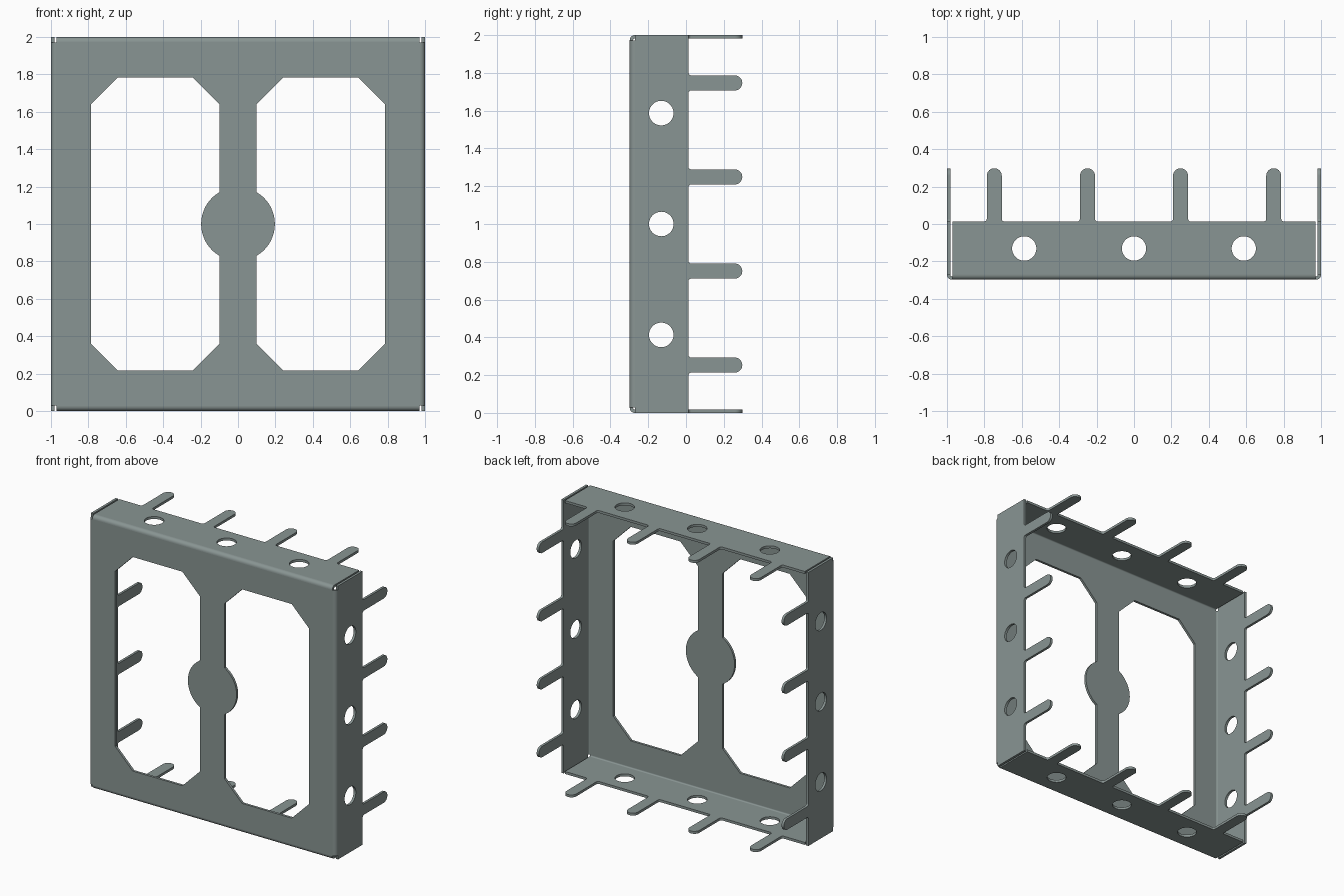
import bpy, bmesh, math
from mathutils import Matrix

if "Cube" in bpy.data.objects:
    bpy.data.objects.remove(bpy.data.objects["Cube"])

T = 0.018                      # sheet thickness
DEPTH = 0.298                  # half depth, front plate to tab tips
R = 0.027                      # outer bend radius
EDGE = 0.013                   # rear edge of the flanges
TABS = (-0.747, -0.249, 0.249, 0.747)
HOLES = (-0.587, 0.0, 0.587)

steel = bpy.data.materials.new("grey green steel")
steel.use_nodes = True
colour = (0.25, 0.30, 0.292, 1.0)
steel.diffuse_color = colour
steel.node_tree.nodes["Principled BSDF"].inputs["Base Color"].default_value = colour


def arc(cx, cy, r, start, end, n):
    """Points along an arc, angles in degrees."""
    angles = [math.radians(start + (end - start) * i / n) for i in range(n + 1)]
    return [(cx + r * math.cos(a), cy + r * math.sin(a)) for a in angles]


def sheet(name, outlines, thickness, matrix):
    """Flat plate from an outer outline followed by its holes."""
    curve = bpy.data.curves.new(name + "_outline", 'CURVE')
    curve.dimensions = '2D'
    curve.fill_mode = 'BOTH'
    curve.extrude = thickness / 2
    for pts in outlines:
        spline = curve.splines.new('POLY')
        spline.points.add(len(pts) - 1)
        for point, (x, y) in zip(spline.points, pts):
            point.co = (x, y, 0, 1)
        spline.use_cyclic_u = True
    helper = bpy.data.objects.new(name + "_outline", curve)
    bpy.context.collection.objects.link(helper)
    graph = bpy.context.evaluated_depsgraph_get()
    mesh = bpy.data.meshes.new_from_object(helper.evaluated_get(graph))
    bpy.data.objects.remove(helper)
    bpy.data.curves.remove(curve)

    # weld the caps to the rim and place the part
    bm = bmesh.new()
    bm.from_mesh(mesh)
    bmesh.ops.remove_doubles(bm, verts=bm.verts, dist=1e-5)
    bm.transform(matrix)
    bmesh.ops.recalc_face_normals(bm, faces=bm.faces)
    for face in bm.faces:
        face.smooth = True
        face.material_index = 0
    bm.to_mesh(mesh)
    bm.free()
    mesh.set_sharp_from_angle(angle=math.radians(30))
    mesh.name = name
    mesh.materials.clear()
    mesh.materials.append(steel)
    obj = bpy.data.objects.new(name, mesh)
    bpy.context.collection.objects.link(obj)
    return obj


# Front plate: two chamfered windows around a central bar with a round boss
half = 1 - R
plate = [(-half, -half), (half, -half), (half, half), (-half, half)]
bar, boss, outer, high, cut = 0.10, 0.197, 0.785, 0.783, 0.142
join = math.degrees(math.acos(bar / boss))
window = [(bar, high - cut), (bar + cut, high), (outer - cut, high), (outer, high - cut),
          (outer, cut - high), (outer - cut, -high), (bar + cut, -high), (bar, cut - high)]
window += arc(0, 0, boss, -join, join, 24)
mirrored = [(-x, y) for x, y in window]
sheet("front_plate", [plate, window, mirrored], T,
      Matrix.Translation((0, -DEPTH + T / 2, 1)) @ Matrix.Rotation(math.pi / 2, 4, 'X'))


def flange_outlines(length):
    """Strip with four round-ended tabs and three holes."""
    w, f = 0.04, 0.015         # tab half width and root fillet
    front = -DEPTH + R
    pts = [(-length, front), (-length, EDGE)]
    for c in TABS:
        pts += arc(c - w - f, EDGE + f, f, -90, 0, 5)
        pts += arc(c, DEPTH - w, w, 180, 0, 16)
        pts += arc(c + w + f, EDGE + f, f, 180, 270, 5)
    pts += [(length, EDGE), (length, front)]
    return [pts] + [arc(c, -0.131, 0.065, 0, 352.5, 47) for c in HOLES]


# Four flanges, each with its rounded bend into the front plate
bend = arc(-DEPTH + R, 1 - R, R, 90, 180, 8) + arc(-DEPTH + R, 1 - R, R - T, 180, 90, 8)
along_x = Matrix(((0, 0, 1, 0), (1, 0, 0, 0), (0, 1, 0, 0), (0, 0, 0, 1)))
for k, side in enumerate(("top", "left", "bottom", "right")):
    place = Matrix.Translation((0, 0, 1)) @ Matrix.Rotation(k * math.pi / 2, 4, 'Y')
    length = 1.0 if k % 2 else 0.971
    sheet(side + "_flange", flange_outlines(length), T,
          place @ Matrix.Translation((0, 0, 1 - T / 2)))
    sheet(side + "_bend", [bend], 2 * 0.971, place @ along_x)
